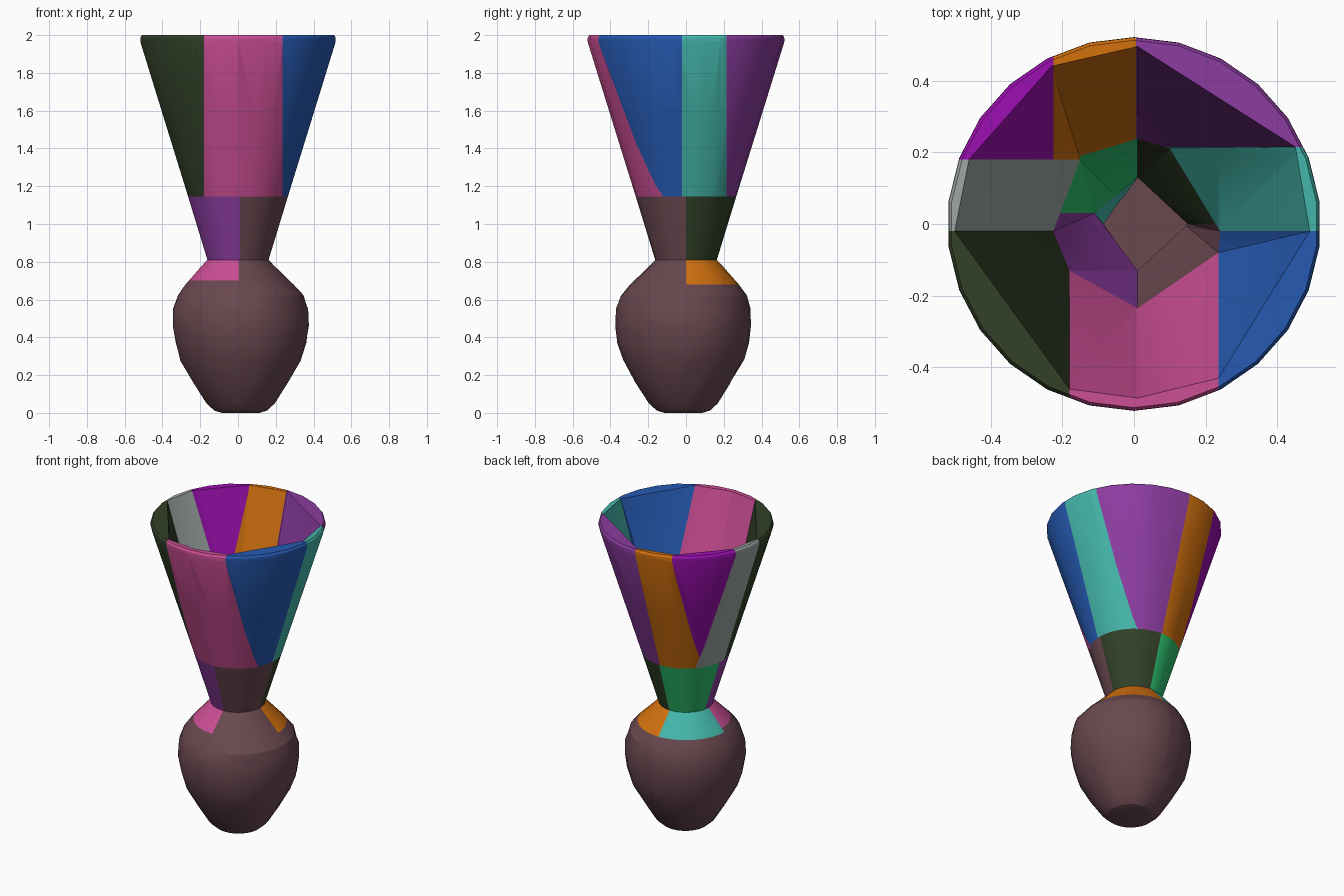
import bpy, bmesh, math, random
from mathutils import Vector

if "Cube" in bpy.data.objects:
    bpy.data.objects.remove(bpy.data.objects["Cube"])

random.seed(4)
SEG = 26
EPS = 1e-4


def mat(name, r, g, b):
    lin = [((c / 255 + 0.055) / 1.055) ** 2.4 if c > 10 else c / 255 / 12.92 for c in (r, g, b)]
    m = bpy.data.materials.new(name)
    m.diffuse_color = (*lin, 1)
    m.use_nodes = True
    m.node_tree.nodes["Principled BSDF"].inputs["Base Color"].default_value = m.diffuse_color
    return m


MATS = [mat("clay brown", 105, 72, 79), mat("purple", 140, 60, 160), mat("dark green", 50, 65, 40),
        mat("green", 45, 195, 112), mat("pink", 203, 78, 148), mat("blue", 38, 90, 178),
        mat("teal", 68, 182, 170), mat("orange", 212, 114, 15), mat("magenta", 158, 15, 178),
        mat("grey", 158, 168, 165)]
BROWN, PURPLE, DARK, GREEN, PINK, BLUE, TEAL, ORANGE, MAGENTA, GREY = range(10)


def circle(z, r, cx=0.0, cy=0.0, jitter=0.0):
    pts = []
    for i in range(SEG):
        a = math.tau * (i + 0.5) / SEG
        k = r + random.uniform(-jitter, jitter)
        pts.append((cx + k * math.cos(a), cy + k * math.sin(a), z + random.uniform(-jitter, jitter)))
    return pts


def poly(z, pts):
    return [(x, y, z) for x, y in pts]


def skin(bm, rings):
    """Skin a stack of equal-sized rings and return their vertex loops."""
    loops = [[bm.verts.new(p) for p in ring] for ring in rings]
    for a, b in zip(loops, loops[1:]):
        for i in range(len(a)):
            j = (i + 1) % len(a)
            bm.faces.new((a[i], a[j], b[j], b[i]))
    return loops


def loop_edges(bm, loop):
    return [bm.edges.get((loop[i], loop[(i + 1) % len(loop)])) for i in range(len(loop))]


def vessel(name, outer, inner, x_cuts, y_cuts, rule, closed=False):
    """Thick wall: round outside, faceted inside, split into coloured panels."""
    bm = bmesh.new()
    out = skin(bm, outer)
    ins = skin(bm, inner)
    # Rim between round outside and faceted inside
    bmesh.ops.triangle_fill(bm, use_beauty=True,
                            edges=loop_edges(bm, out[-1]) + loop_edges(bm, ins[-1]))
    if closed:
        bm.faces.new(out[0])
        bm.faces.new(ins[0])
    else:
        bmesh.ops.triangle_fill(bm, use_beauty=True,
                                edges=loop_edges(bm, out[0]) + loop_edges(bm, ins[0]))
    bmesh.ops.recalc_face_normals(bm, faces=bm.faces[:])
    bmesh.ops.triangulate(bm, faces=bm.faces[:])
    # Panel seams
    for axis, cuts in ((0, x_cuts), (1, y_cuts)):
        for c in cuts:
            co, no = Vector((0, 0, 0)), Vector((0, 0, 0))
            co[axis], no[axis] = c, 1
            bmesh.ops.bisect_plane(bm, geom=bm.verts[:] + bm.edges[:] + bm.faces[:],
                                   plane_co=co, plane_no=no, dist=EPS)
    for f in bm.faces:
        f.material_index = rule(f.calc_center_median())
    me = bpy.data.meshes.new(name)
    bm.to_mesh(me)
    bm.free()
    for m in MATS:
        me.materials.append(m)
    ob = bpy.data.objects.new(name, me)
    bpy.context.collection.objects.link(ob)
    bpy.ops.object.select_all(action='DESELECT')
    ob.select_set(True)
    bpy.context.view_layer.objects.active = ob
    bpy.ops.object.shade_smooth_by_angle(angle=math.radians(24))
    return ob


# Faceted interior outlines, matched point by point
RIM = [(.01, .495), (.45, .215), (.49, -.02), (.235, -.43), (.01, -.485),
       (-.18, -.46), (-.5, -.02), (-.46, .18), (-.23, .44)]
WAIST = [(.01, .238), (.1, .21), (.24, -.02), (.235, -.08), (.01, -.235),
         (-.18, -.13), (-.225, -.02), (-.15, .18), (-.18, .18)]
NECK = [(.01, .13), (.08, .065), (.15, 0), (.145, -.005), (.01, -.13),
        (-.05, -.05), (-.11, .03), (-.05, .08), (-.04, .088)]
FLOOR = [(.01, .13), (.08, .065), (.15, 0), (.145, -.005), (.01, -.13),
         (-.04, -.065), (-.085, 0), (-.04, .065), (-.03, .075)]


def funnel_rule(p):
    if p.y < -.02:
        return DARK if p.x < -.18 else BLUE if p.x > .235 else PINK
    if p.x > .005:
        return PURPLE if p.y > .215 else TEAL
    if p.y < .18:
        return GREY
    return MAGENTA if p.x < -.225 else ORANGE


def neck_rule(p):
    if p.x > .01:
        return DARK if p.y > 0 else BROWN
    return GREEN if p.y > .03 else PURPLE


def bulb_rule(p):
    is_floor = p.z < .745 and math.hypot(p.x, p.y) < .17
    if p.z < .68 or is_floor:
        return BROWN
    if p.y > 0:
        return ORANGE if p.x > .005 else TEAL
    return PINK if p.x < .005 and p.z > .70 else BROWN


# Flared top with panels
vessel("funnel",
       [circle(1.145, .266), circle(1.55, .392), circle(1.965, .521), circle(1.988, .52), circle(2.0, .512)],
       [poly(1.145, WAIST), poly(2.0, RIM)],
       (-.225, -.18, .005, .235), (-.02, .18, .215), funnel_rule)

# Narrow collar
vessel("neck", [circle(.81, .163), circle(1.145, .266)],
       [poly(.81, NECK), poly(1.145, WAIST)], (.01,), (0, .03), neck_rule)

# Rounded bulb with painted shoulder
lower = [(.0, .10), (.012, .14), (.05, .182), (.16, .252), (.28, .32), (.37, .347),
         (.46, .361), (.55, .357), (.62, .334)]
rings = [circle(z, r, .014, -.014, .004 if z > .05 else 0) for z, r in lower]
rings += [circle(.68, .288, .008, -.008), circle(.70, .268, .006, -.006),
          circle(.78, .192), circle(.81, .163)]
vessel("bulb", rings, [poly(.74, FLOOR), poly(.81, NECK)], (.005,), (0,), bulb_rule, closed=True)
